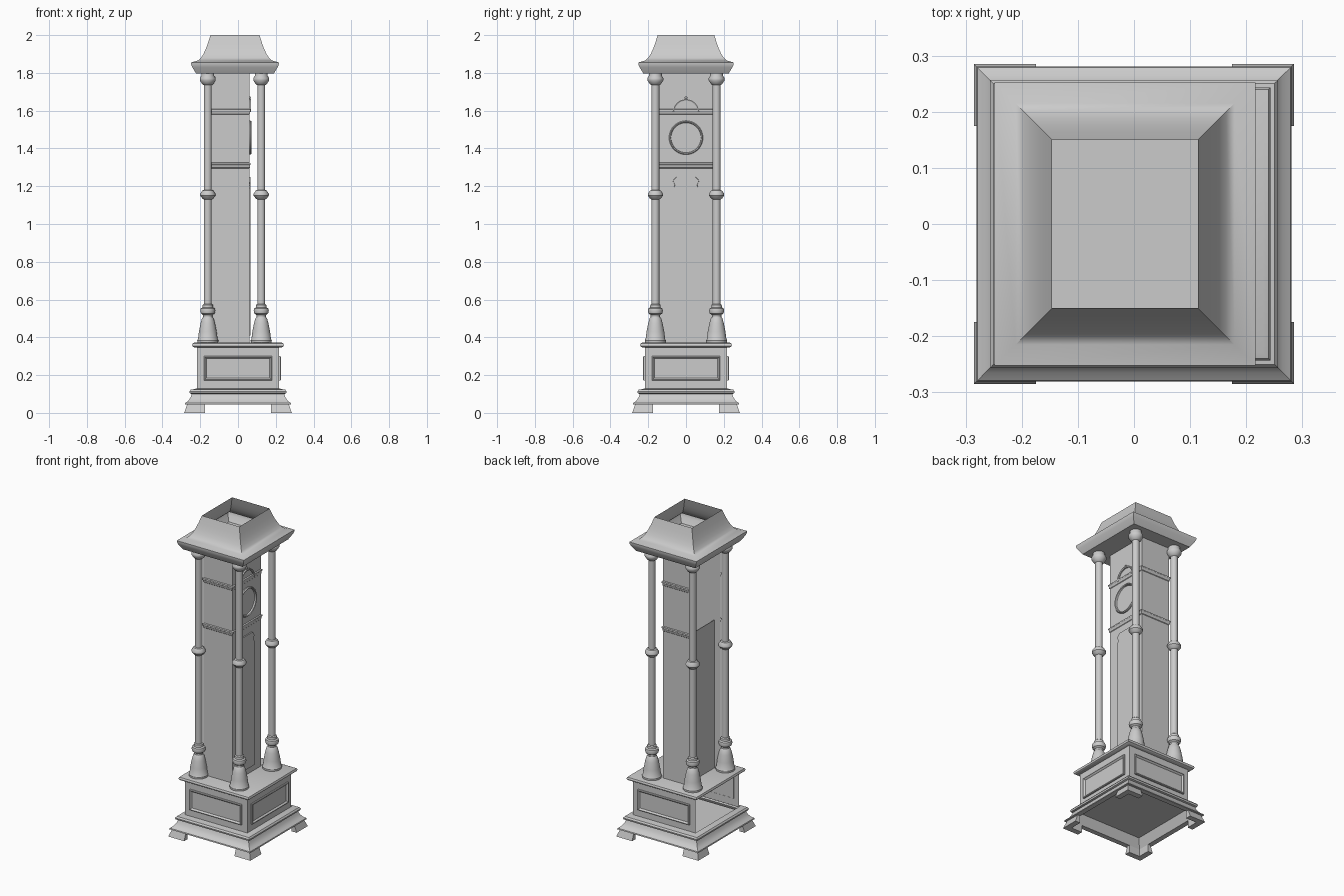
import bpy, bmesh
from math import sin, cos, pi

if "Cube" in bpy.data.objects:
    bpy.data.objects.remove(bpy.data.objects["Cube"])


def finish(name, bm, smooth=True):
    bmesh.ops.remove_doubles(bm, verts=bm.verts, dist=1e-5)
    me = bpy.data.meshes.new(name)
    bm.to_mesh(me)
    bm.free()
    ob = bpy.data.objects.new(name, me)
    bpy.context.collection.objects.link(ob)
    if smooth:
        bpy.ops.object.select_all(action='DESELECT')
        ob.select_set(True)
        bpy.context.view_layer.objects.active = ob
        bpy.ops.object.shade_smooth_by_angle(angle=0.6)
    return ob


# Stack of rectangles: profile of (half width x, z); sides are -y, +x, +y, -x
def stack(name, prof, cx=0.0, extra_y=0.0, sides=(0, 1, 2, 3), bottom=False, top=False):
    bm = bmesh.new()
    rings = []
    for w, z in prof:
        d = w + extra_y
        rings.append([bm.verts.new(p) for p in
                      ((cx - w, -d, z), (cx + w, -d, z), (cx + w, d, z), (cx - w, d, z))])
    for a, b in zip(rings, rings[1:]):
        for i in sides:
            j = (i + 1) % 4
            bm.faces.new((a[i], a[j], b[j], b[i]))
    if bottom:
        bm.faces.new(rings[0][::-1])
    if top:
        bm.faces.new(rings[-1])
    return finish(name, bm)


# Turned profile of (radius, height), around z or facing +x
def lathe(name, prof, loc, n=24, sweep=2 * pi, face_x=False):
    bm = bmesh.new()
    cols = []
    for k in range(n + 1):
        a = sweep * k / n
        col = []
        for r, h in prof:
            p = (h, r * cos(a), r * sin(a)) if face_x else (r * cos(a), r * sin(a), h)
            col.append(bm.verts.new([p[i] + loc[i] for i in range(3)]))
        cols.append(col)
    for a, b in zip(cols, cols[1:]):
        for i in range(len(prof) - 1):
            bm.faces.new((a[i], b[i], b[i + 1], a[i + 1]))
    return finish(name, bm)


# Loft between two matching outlines, capped
def loft(name, lo, hi):
    bm = bmesh.new()
    a = [bm.verts.new(p) for p in lo]
    b = [bm.verts.new(p) for p in hi]
    for i in range(len(a)):
        j = (i + 1) % len(a)
        bm.faces.new((a[i], a[j], b[j], b[i]))
    bm.faces.new(a[::-1])
    bm.faces.new(b)
    bmesh.ops.recalc_face_normals(bm, faces=bm.faces)
    return finish(name, bm, False)


# Bracket feet: flared L shapes at the corners
def foot_outline(sx, sy, o, z):
    pts = ((o, o), (0.175, o), (0.175, 0.25), (0.25, 0.25), (0.25, 0.175), (o, 0.175))
    return [(sx * x, sy * y, z) for x, y in pts]


for sx in (-1, 1):
    for sy in (-1, 1):
        loft("foot", foot_outline(sx, sy, 0.285, 0), foot_outline(sx, sy, 0.268, 0.047))

# Plinth: skirt moulding, open-backed box and top slab
stack("base_moulding", [(0.225, 0.1), (0.25, 0.045), (0.281, 0.045), (0.279, 0.052), (0.265, 0.062),
                        (0.252, 0.08), (0.245, 0.1), (0.255, 0.104), (0.257, 0.114), (0.25, 0.123),
                        (0.23, 0.126), (0.217, 0.13)], bottom=True)
stack("base_box", [(0.217, 0.126), (0.217, 0.347)], sides=(0, 1, 2))
stack("base_top", [(0.217, 0.345), (0.232, 0.346), (0.241, 0.352), (0.243, 0.36),
                   (0.24, 0.368), (0.23, 0.372)], top=True)


# Raised panel frame on three sides of the plinth
def panel(name, to_world):
    bm = bmesh.new()
    loops = []
    for inset, out in ((0, 0.216), (0, 0.224), (0.004, 0.227), (0.008, 0.224), (0.013, 0.218)):
        w, h = 0.18 - inset, 0.064 - inset
        loops.append([bm.verts.new(to_world(u, out, 0.236 + v))
                      for u, v in ((-w, -h), (w, -h), (w, h), (-w, h))])
    for a, b in zip(loops, loops[1:]):
        for i in range(4):
            j = (i + 1) % 4
            bm.faces.new((a[i], a[j], b[j], b[i]))
    bm.faces.new(loops[-1])
    finish(name, bm, False)


panel("front_panel", lambda u, o, z: (o, u, z))
panel("left_panel", lambda u, o, z: (u, -o, z))
panel("right_panel", lambda u, o, z: (-u, o, z))

# Turned columns
column = [(0, 0.372), (0.055, 0.372), (0.056, 0.384), (0.052, 0.39), (0.047, 0.43), (0.038, 0.475),
          (0.031, 0.5), (0.025, 0.508), (0.025, 0.518), (0.036, 0.526), (0.04, 0.54), (0.037, 0.553),
          (0.028, 0.558), (0.027, 0.572), (0.021, 0.577), (0.021, 1.13), (0.029, 1.135),
          (0.04, 1.15), (0.04, 1.16), (0.029, 1.177), (0.021, 1.18), (0.021, 1.735), (0.029, 1.74),
          (0.042, 1.76), (0.042, 1.772), (0.034, 1.785), (0.034, 1.8)]
for x in (-0.16, 0.123):
    for y in (-0.162, 0.162):
        lathe("column", column, (x, y, 0))

# Clock case: three walls, partial back board and two bands
stack("case", [(0.1, 0.37), (0.1, 1.8)], cx=-0.04, extra_y=0.04, sides=(0, 1, 2))
loft("back_board", [(-0.1, y, z) for y, z in ((-0.14, 0.37), (0.14, 0.37), (0.14, 1.3), (-0.14, 1.3))],
     [(-0.096, y, z) for y, z in ((-0.14, 0.37), (0.14, 0.37), (0.14, 1.3), (-0.14, 1.3))])
for z in (1.595, 1.31):
    stack("case_band", [(0.1, z - 0.015), (0.103, z - 0.012), (0.104, z), (0.107, z + 0.004),
                        (0.107, z + 0.012), (0.1, z + 0.015)], cx=-0.04, extra_y=0.04, sides=(0, 1, 2))

# Door with notched, curved top corners
half = [(0.07, 0.41), (0.07, 1.19), (0.064, 1.195), (0.06, 1.205), (0.063, 1.215), (0.07, 1.22),
        (0.066, 1.235), (0.05, 1.25)]
outline = half + [(-y, z) for y, z in reversed(half)]
loft("door", [(0.059, y, z) for y, z in outline], [(0.067, y * 0.97, z) for y, z in outline])

# Dial ring and arch above it
ring = [(0.09, 0), (0.09, 0.007), (0.086, 0.012), (0.081, 0.009), (0.079, 0)]
lathe("dial_ring", ring, (0.06, 0, 1.457), 40, face_x=True)
arch = [(0.07, 0), (0.07, 0.008), (0.066, 0.01), (0.06, 0.007), (0.06, 0)]
lathe("dial_arch", arch, (0.06, 0, 1.593), 24, pi, True)
lathe("arch_knob", [(0.007, 0), (0.006, 0.006), (0, 0.008)], (0.06, 0, 1.668), 12, face_x=True)

# Flared roof, open at the top with a flat soffit
stack("roof", [(0.206, 1.797), (0.226, 1.83), (0.232, 1.845), (0.2325, 1.855), (0.195, 1.866),
               (0.18, 1.88), (0.167, 1.9), (0.155, 1.926), (0.144, 1.955), (0.13, 2.0)],
      cx=-0.016, extra_y=0.02, bottom=True)
